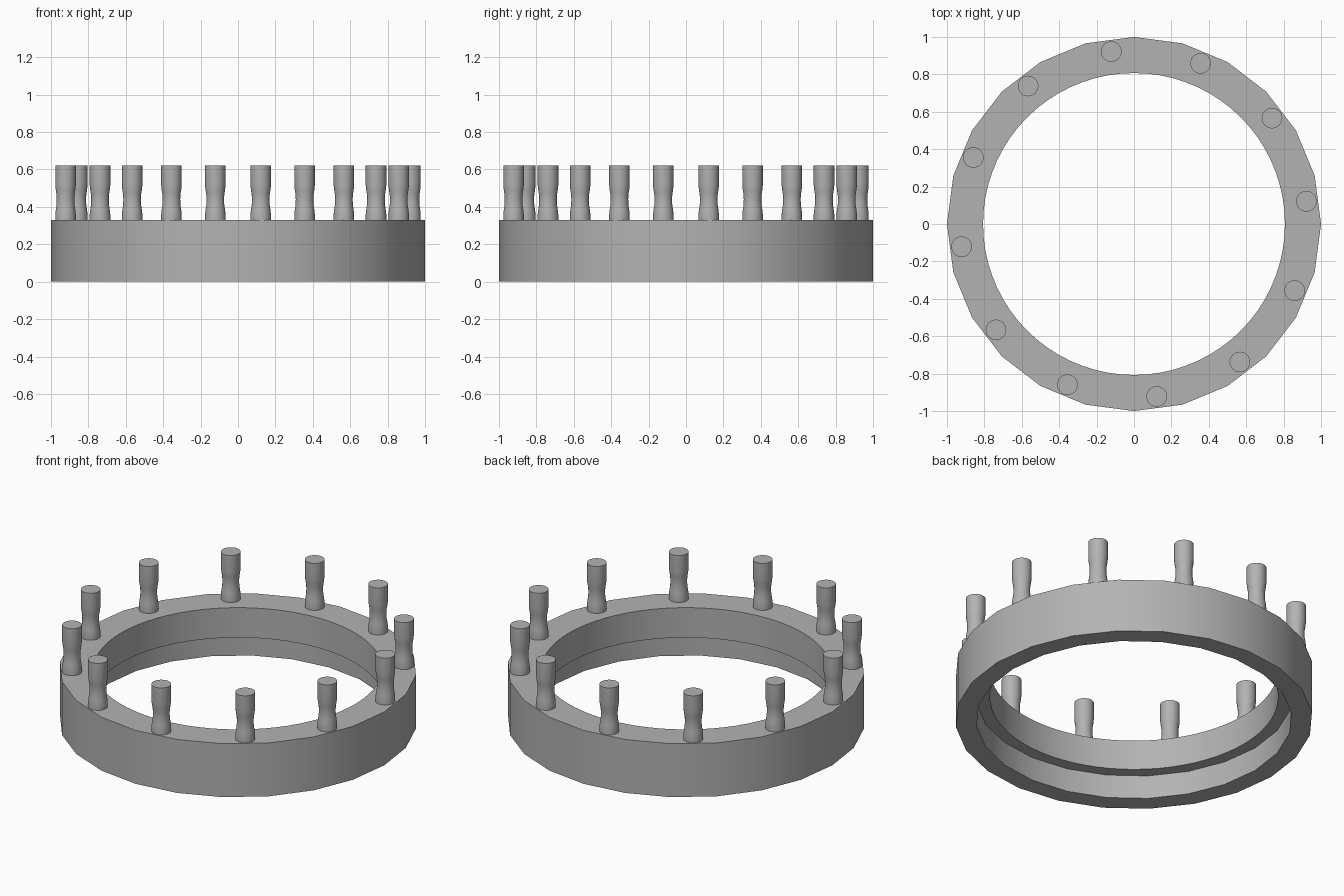
import bpy
import bmesh
from math import cos, sin, pi, radians

cube = bpy.data.objects.get("Cube")
if cube:
    bpy.data.objects.remove(cube, do_unlink=True)

grey = bpy.data.materials.new("plain grey")
grey.use_nodes = True
colour = (0.45, 0.45, 0.45, 1)
grey.diffuse_color = colour
grey.node_tree.nodes["Principled BSDF"].inputs["Base Color"].default_value = colour

SIDES = 24       # flats around the outside
FINE = 72        # sides of the smooth bore
TOP = 0.33
LEDGE = 0.145


def loop(bm, radius, z, count, centre=(0, 0)):
    return [bm.verts.new((centre[0] + radius * cos(2 * pi * i / count),
                          centre[1] + radius * sin(2 * pi * i / count), z))
            for i in range(count)]


def join(bm, a, b):
    """Skin two loops, one polygon per side of the coarser loop."""
    n = min(len(a), len(b))
    p, q = len(a) // n, len(b) // n
    for i in range(n):
        near = [a[(i * p + k) % len(a)] for k in range(p + 1)]
        far = [b[(i * q + k) % len(b)] for k in range(q + 1)]
        bm.faces.new(near + far[::-1])


def finish(bm, name, angle):
    bmesh.ops.recalc_face_normals(bm, faces=bm.faces)
    mesh = bpy.data.meshes.new(name)
    bm.to_mesh(mesh)
    bm.free()
    mesh.materials.append(grey)
    obj = bpy.data.objects.new(name, mesh)
    bpy.context.collection.objects.link(obj)
    bpy.ops.object.select_all(action='DESELECT')
    obj.select_set(True)
    bpy.context.view_layer.objects.active = obj
    bpy.ops.object.shade_smooth_by_angle(angle=radians(angle))
    return obj


# Ring with a stepped bore, wider below the ledge
bm = bmesh.new()
section = [(1, 0, SIDES), (1, TOP, SIDES), (0.807, TOP, FINE),
           (0.807, LEDGE, FINE), (0.884, LEDGE, SIDES), (0.884, 0, SIDES)]
loops = [loop(bm, *s) for s in section]
for i, a in enumerate(loops):
    join(bm, a, loops[(i + 1) % len(loops)])
finish(bm, "stepped_ring", 30)

# Twelve waisted pins, one above every second flat
pin_profile = [(0.055, TOP), (0.055, 0.36), (0.052, 0.385), (0.048, 0.41),
               (0.047, 0.44), (0.048, 0.465), (0.052, 0.49), (0.055, 0.515),
               (0.055, 0.62)]
for k in range(12):
    angle = radians(7.5 + 30 * k)
    centre = (0.93 * cos(angle), 0.93 * sin(angle))
    bm = bmesh.new()
    rings = [loop(bm, r, z, 32, centre) for r, z in pin_profile]
    for a, b in zip(rings, rings[1:]):
        join(bm, a, b)
    bm.faces.new(rings[0])
    bm.faces.new(rings[-1])
    finish(bm, f"pin_{k + 1}", 35)
